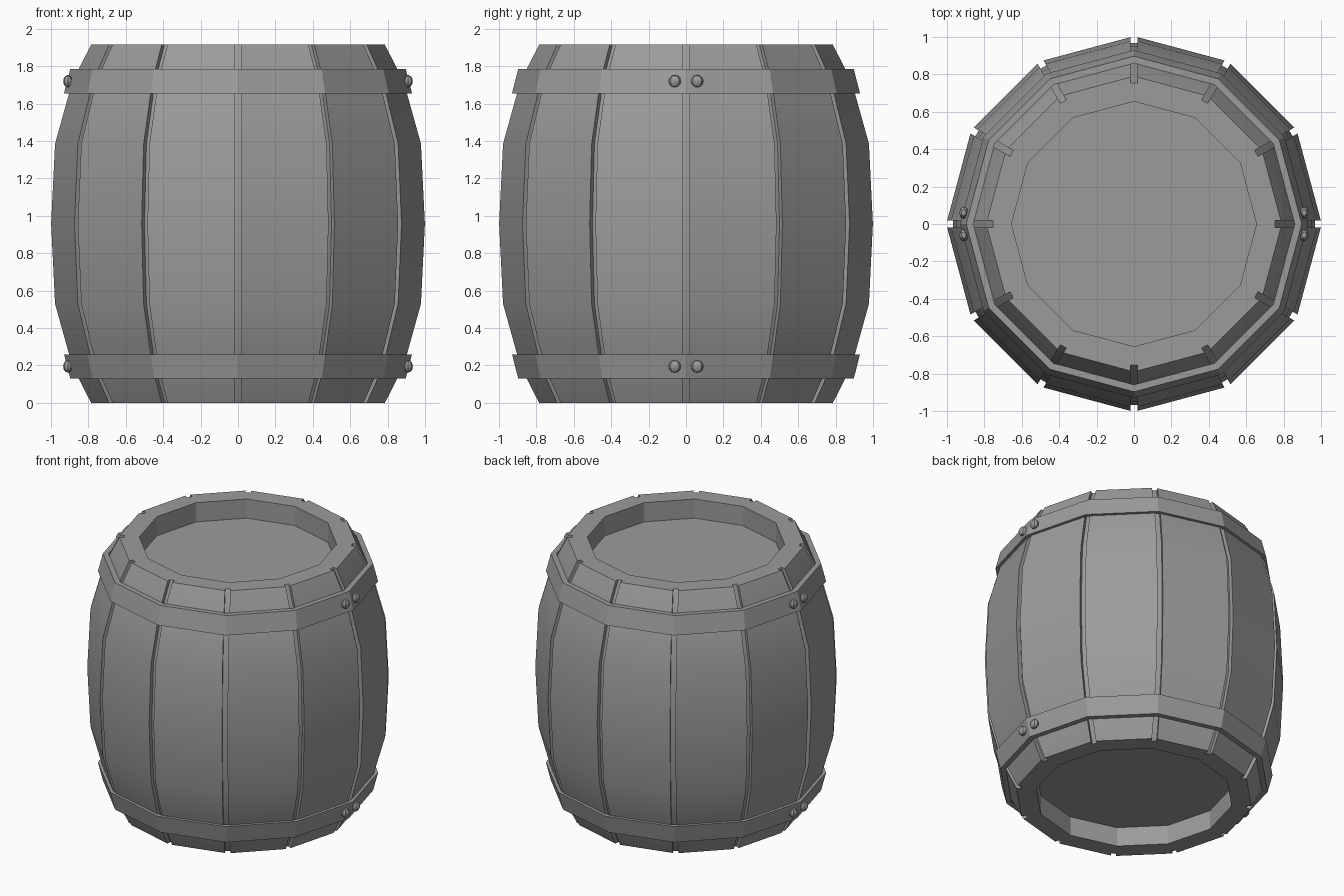
import bpy, bmesh, math

if "Cube" in bpy.data.objects:
    bpy.data.objects.remove(bpy.data.objects["Cube"])

SIDES = 12
HEIGHT = 1.915
STEP = 2 * math.pi / SIDES

grey = bpy.data.materials.new("plain_grey")
grey.diffuse_color = (0.33, 0.33, 0.33, 1)
grey.use_nodes = True
grey.node_tree.nodes["Principled BSDF"].inputs["Base Color"].default_value = grey.diffuse_color


def polar(radial, tangent, z, angle):
    c, s = math.cos(angle), math.sin(angle)
    return (radial * c - tangent * s, radial * s + tangent * c, z)


def finish(bm, name):
    bmesh.ops.recalc_face_normals(bm, faces=bm.faces)
    mesh = bpy.data.meshes.new(name)
    bm.to_mesh(mesh)
    bm.free()
    mesh.materials.append(grey)
    obj = bpy.data.objects.new(name, mesh)
    bpy.context.collection.objects.link(obj)
    bpy.ops.object.select_all(action='DESELECT')
    obj.select_set(True)
    bpy.context.view_layer.objects.active = obj
    bpy.ops.object.shade_smooth_by_angle(angle=math.radians(29))


def bridge(bm, lower, upper):
    n = len(lower)
    for i in range(n):
        j = (i + 1) % n
        bm.faces.new((lower[i], lower[j], upper[j], upper[i]))


def plain_ring(bm, r, z):
    return [bm.verts.new(polar(r, 0, z, k * STEP)) for k in range(SIDES)]


# Barrel body: bulging staves parted by narrow grooves, recessed at both ends
GROOVE_HALF, GROOVE_DEPTH = 0.018, 0.035
half = [(0, 0.79), (0.195, 0.89), (0.53, 0.983)]
profile = half + [(HEIGHT / 2, 1.004)] + [(HEIGHT - z, r) for z, r in reversed(half)]


def stave_ring(bm, r, z):
    edge = r - GROOVE_HALF * math.tan(STEP / 2)
    floor = r - GROOVE_DEPTH
    section = [(edge, -GROOVE_HALF), (floor, -GROOVE_HALF),
               (floor, GROOVE_HALF), (edge, GROOVE_HALF)]
    return [bm.verts.new(polar(a, t, z, k * STEP))
            for k in range(SIDES) for a, t in section]


bm = bmesh.new()
rings = [stave_ring(bm, r, z) for z, r in profile]
for lower, upper in zip(rings, rings[1:]):
    bridge(bm, lower, upper)
for ring, z, lid_z in ((rings[0], 0, 0.14), (rings[-1], HEIGHT, HEIGHT - 0.14)):
    inner = plain_ring(bm, 0.655, z)
    for k in range(SIDES):
        n = (k + 1) % SIDES
        bm.faces.new((ring[4 * k + 2], ring[4 * k + 3], ring[4 * n],
                      ring[4 * n + 1], inner[n], inner[k]))
        bm.faces.new((ring[4 * k + 1], ring[4 * k + 2], inner[k]))
    lid = plain_ring(bm, 0.655, lid_z)
    bridge(bm, inner, lid)
    bm.faces.new(lid)
finish(bm, "barrel_body")

# Hoops: tapered bands around the staves
for name, flip in (("lower_hoop", False), ("upper_hoop", True)):
    bm = bmesh.new()
    section = [(0.897, 0.13), (0.93, 0.26), (0.90, 0.26), (0.86, 0.13)]
    loops = [plain_ring(bm, r, HEIGHT - z if flip else z) for r, z in section]
    for a, b in zip(loops, loops[1:] + loops[:1]):
        bridge(bm, a, b)
    finish(bm, name)

# Rivets: a pair on each side of each hoop
for level, z in (("lower", 0.195), ("upper", HEIGHT - 0.195)):
    for side, sx in (("left", -1), ("right", 1)):
        bm = bmesh.new()
        for sy in (-1, 1):
            made = bmesh.ops.create_uvsphere(bm, u_segments=8, v_segments=6, radius=0.033)
            bmesh.ops.scale(bm, vec=(0.75, 1, 1), verts=made["verts"])
            bmesh.ops.translate(bm, vec=(0.91 * sx, 0.06 * sy, z), verts=made["verts"])
        finish(bm, f"{level}_{side}_rivets")
